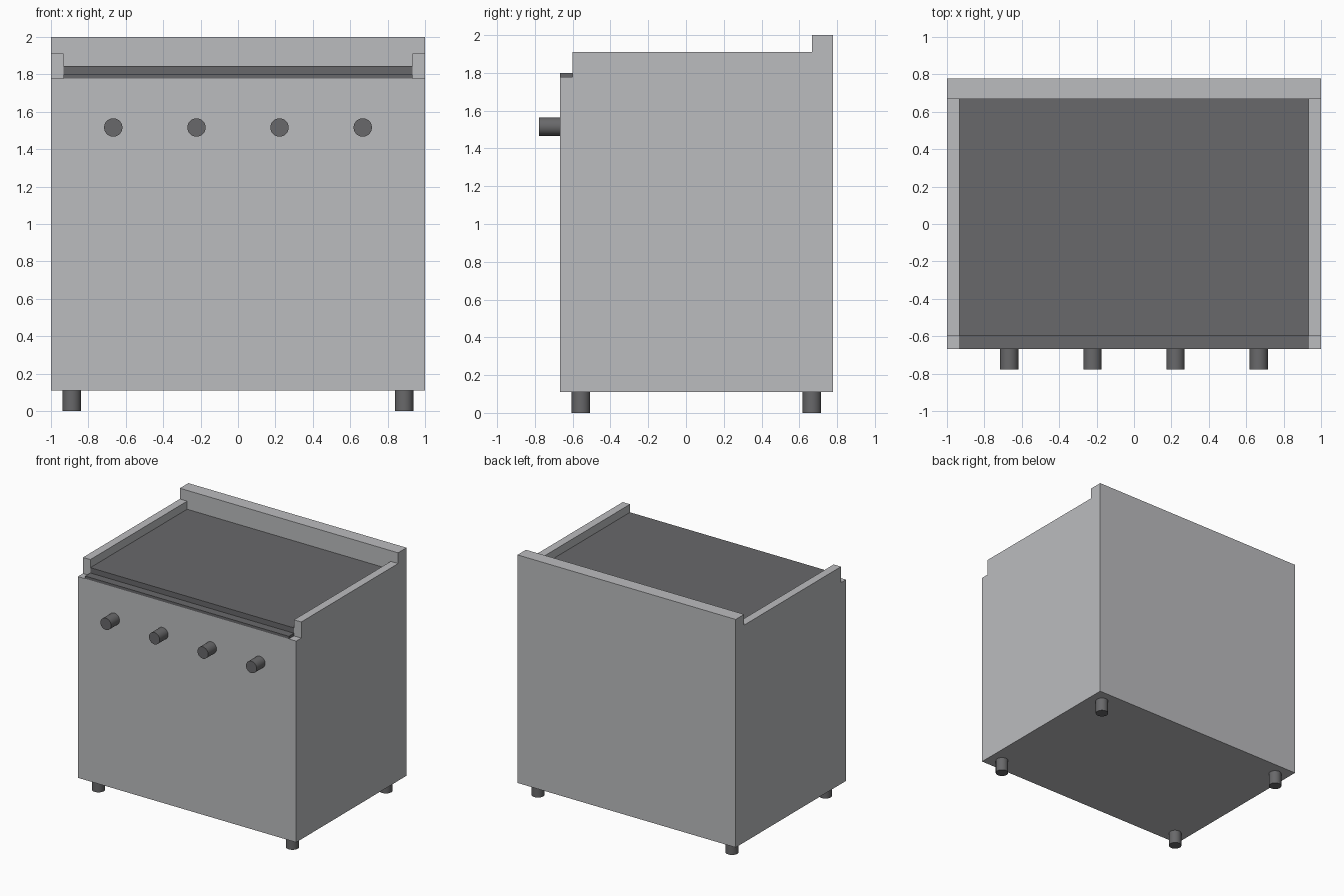
import bpy
import math

cube = bpy.data.objects.get("Cube")
if cube:
    bpy.data.objects.remove(cube, do_unlink=True)


def material(name, colour):
    mat = bpy.data.materials.new(name)
    mat.use_nodes = True
    mat.diffuse_color = colour
    mat.node_tree.nodes["Principled BSDF"].inputs["Base Color"].default_value = colour
    return mat


STEEL = material("light steel", (0.5, 0.505, 0.52, 1))
IRON = material("dark iron", (0.14, 0.14, 0.145, 1))


def finish(obj, name, mat):
    obj.name = name
    obj.data.name = name
    obj.data.materials.append(mat)
    return obj


def box(name, mat, x, y, z):
    """Box spanning the (min, max) pair given for each axis."""
    spans = (x, y, z)
    bpy.ops.mesh.primitive_cube_add(size=1, location=[sum(s) / 2 for s in spans])
    obj = bpy.context.object
    obj.scale = [s[1] - s[0] for s in spans]
    bpy.ops.object.transform_apply(location=False, rotation=False, scale=True)
    return finish(obj, name, mat)


def cylinder(name, mat, location, rotation=(0, 0, 0)):
    bpy.ops.mesh.primitive_cylinder_add(
        vertices=32, radius=RADIUS, depth=LENGTH, location=location, rotation=rotation)
    bpy.ops.object.shade_smooth_by_angle(angle=math.radians(40))
    return finish(bpy.context.object, name, mat)


RADIUS, LENGTH = 0.049, 0.111    # shared by knobs and feet
FRONT, BACK = -0.667, 0.778
BASE, TOP = 0.111, 1.778
INNER = 0.933                    # inside face of the side rails
RAIL_FRONT, PANEL = -0.6, 0.667  # rail start and splashback face

# Cabinet
box("cabinet", STEEL, (-1, 1), (FRONT, BACK), (BASE, TOP))

# Splashback and side rails
box("splashback", STEEL, (-1, 1), (PANEL, BACK), (TOP, 2.0))
for side, x in (("right", (-1, -INNER)), ("left", (INNER, 1))):
    box(side + "_rail", STEEL, x, (RAIL_FRONT, PANEL), (TOP, 1.911))

# Cooking plate and the lower ledge along its front
box("cooking_plate", IRON, (-INNER, INNER), (RAIL_FRONT, PANEL), (TOP, 1.844))
box("front_ledge", IRON, (-INNER, INNER), (FRONT, RAIL_FRONT), (TOP, 1.8))

# Control knobs
for i, x in enumerate((-0.667, -0.222, 0.222, 0.667)):
    cylinder(f"knob_{i + 1}", IRON, (x, FRONT - LENGTH / 2, 1.516), (math.pi / 2, 0, 0))

# Feet
for end, y in (("front", -0.556), ("back", PANEL)):
    for side, x in (("right", -0.889), ("left", 0.889)):
        cylinder(f"{end}_{side}_foot", IRON, (x, y, BASE - LENGTH / 2))
